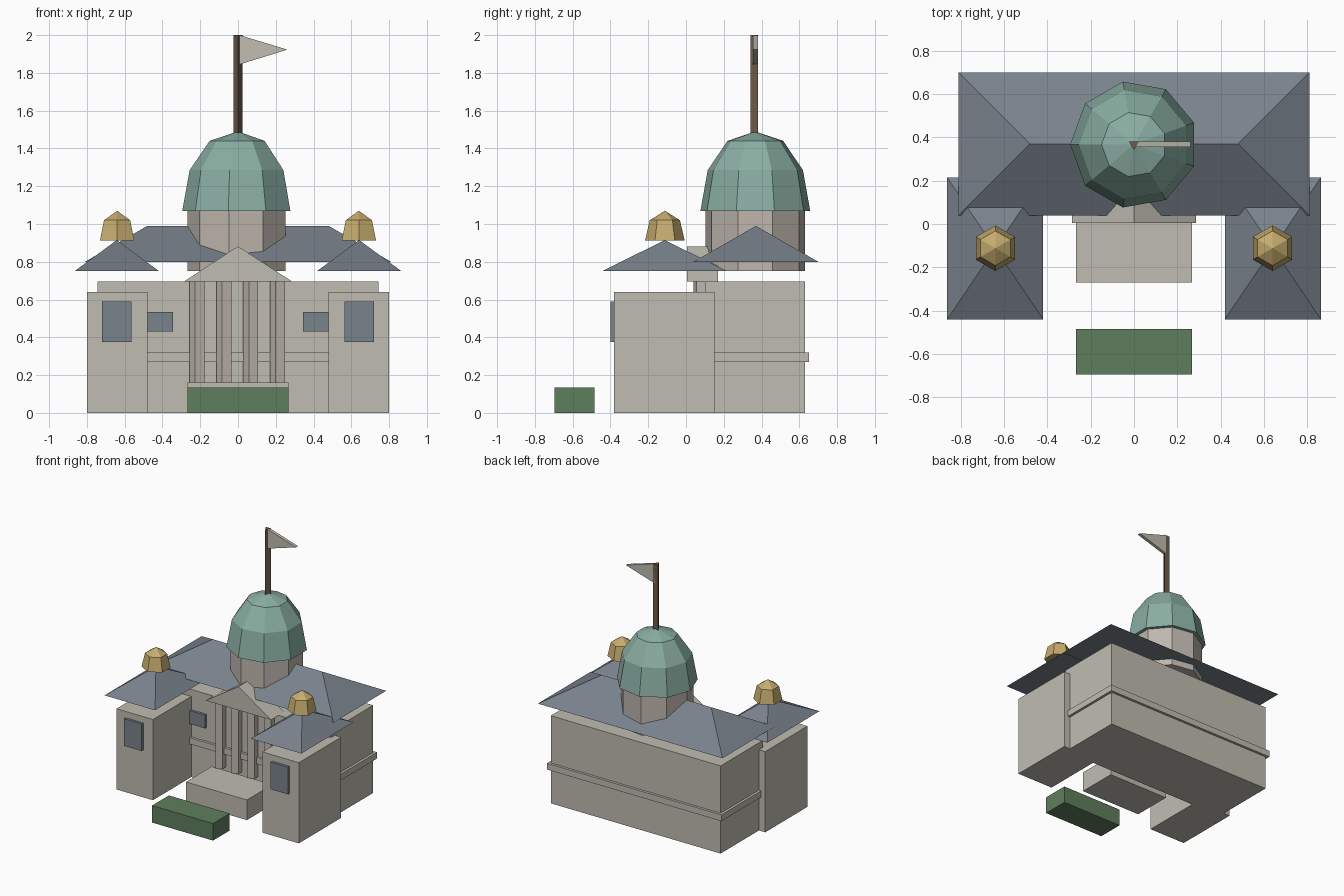
import bpy, math

if "Cube" in bpy.data.objects:
    bpy.data.objects.remove(bpy.data.objects["Cube"])


def material(name, r, g, b):
    m = bpy.data.materials.new(name)
    lin = lambda c: ((c / 255 + 0.055) / 1.055) ** 2.4
    m.diffuse_color = (lin(r), lin(g), lin(b), 1)
    m.use_nodes = True
    m.node_tree.nodes["Principled BSDF"].inputs["Base Color"].default_value = m.diffuse_color
    return m


STONE = material("limestone", 192, 188, 177)
PALE = material("warm_stone", 191, 183, 174)
SLATE = material("slate", 121, 130, 140)
COPPER = material("copper_green", 138, 174, 163)
GOLD = material("gold", 198, 172, 110)
HEDGE = material("hedge_green", 95, 126, 93)
WOOD = material("brown_wood", 112, 92, 76)


def mesh(name, verts, faces, mat):
    me = bpy.data.meshes.new(name)
    me.from_pydata(verts, [], faces)
    me.materials.append(mat)
    ob = bpy.data.objects.new(name, me)
    bpy.context.collection.objects.link(ob)
    return ob


def box(name, x, y, z, mat):
    """Box from (min, max) pairs."""
    v = [(a, b, c) for c in z for a, b in
         ((x[0], y[0]), (x[1], y[0]), (x[1], y[1]), (x[0], y[1]))]
    f = [(3, 2, 1, 0), (4, 5, 6, 7)]
    f += [(i, (i + 1) % 4, (i + 1) % 4 + 4, i + 4) for i in range(4)]
    return mesh(name, v, f, mat)


def turned(name, cx, cy, rings, sides, start, mat, apex=None):
    """Stacked polygon rings (radius, z), closed flat or with a pointed top."""
    v, f = [], []
    for r, z in rings:
        for i in range(sides):
            a = math.radians(start) + math.tau * i / sides
            v.append((cx + r * math.cos(a), cy + r * math.sin(a), z))
    for k in range(len(rings) - 1):
        for i in range(sides):
            j = (i + 1) % sides
            f.append((k * sides + i, k * sides + j,
                      (k + 1) * sides + j, (k + 1) * sides + i))
    f.append(tuple(reversed(range(sides))))
    top = (len(rings) - 1) * sides
    if apex is None:
        f.append(tuple(range(top, top + sides)))
    else:
        v.append((cx, cy, apex))
        f += [(top + i, top + (i + 1) % sides, len(v) - 1) for i in range(sides)]
    return mesh(name, v, f, mat)


def prism(name, profile, y0, y1, mat):
    """Extrude an (x, z) triangle along y."""
    v = [(x, y, z) for y in (y0, y1) for x, z in profile]
    f = [(0, 1, 2), (5, 4, 3)]
    f += [(i, i + 3, (i + 1) % 3 + 3, (i + 1) % 3) for i in range(3)]
    return mesh(name, v, f, mat)


def hip_roof(name, x, y, z, ridge, mat):
    """Hip roof; ridge is half the ridge length (0 gives a pyramid)."""
    cx, cy = sum(x) / 2, sum(y) / 2
    v = [(x[0], y[0], z[0]), (x[1], y[0], z[0]),
         (x[1], y[1], z[0]), (x[0], y[1], z[0])]
    if ridge:
        v += [(cx - ridge, cy, z[1]), (cx + ridge, cy, z[1])]
        f = [(3, 2, 1, 0), (0, 1, 5, 4), (1, 2, 5), (2, 3, 4, 5), (3, 0, 4)]
    else:
        v.append((cx, cy, z[1]))
        f = [(3, 2, 1, 0)] + [(i, (i + 1) % 4, 4) for i in range(4)]
    return mesh(name, v, f, mat)


# Main block with its string course and floating hip roof
box("main_block", (-0.745, 0.745), (0.10, 0.63), (0, 0.695), STONE)
box("string_course", (-0.765, 0.765), (0.08, 0.65), (0.27, 0.32), STONE)
hip_roof("main_roof", (-0.81, 0.81), (0.04, 0.70), (0.80, 0.99), 0.48, SLATE)

# Wings with roofs, cupolas and windows on both sides
for s, side in ((-1, "left"), (1, "right")):
    span = lambda a, b: tuple(sorted((s * a, s * b)))
    box(side + "_wing", span(0.48, 0.80), (-0.38, 0.15), (0, 0.64), STONE)
    hip_roof(side + "_wing_roof", span(0.42, 0.863), (-0.44, 0.215),
             (0.752, 0.915), 0, SLATE)
    turned(side + "_cupola", s * 0.64, -0.112, [(0.105, 0.912), (0.08, 1.02)],
           6, 90, GOLD, 1.07)
    box(side + "_wing_window", span(0.565, 0.72), (-0.40, -0.375),
        (0.375, 0.59), SLATE)
    box(side + "_main_window", span(0.345, 0.50), (0.08, 0.11),
        (0.43, 0.535), SLATE)

# Portico: step, columns, pediment
box("porch_step", (-0.267, 0.267), (-0.27, 0.05), (0, 0.16), STONE)
for i in range(4):
    turned("column_%d" % (i + 1), -0.213 + 0.142 * i, 0.082,
           [(0.044, 0.16), (0.044, 0.70)], 5, 180, PALE)
prism("pediment", [(-0.287, 0.695), (0.287, 0.695), (0, 0.882)],
      0.005, 0.17, STONE)

# Drum and dome
CY = 0.367
turned("drum", 0, CY, [(0.267, 0.75), (0.267, 1.08)], 9, 180, PALE)
turned("dome", 0, CY, [(0.295, 1.07), (0.256, 1.285), (0.15, 1.44)],
       9, 180, COPPER, 1.49)

# Flagpole and pennant
turned("flagpole", 0, CY, [(0.026, 1.47), (0.026, 2.0)], 3, 30, WOOD)
prism("pennant", [(0.008, 1.845), (0.262, 1.923), (0.008, 2.0)],
      0.355, 0.38, STONE)

# Hedge in front
box("hedge", (-0.267, 0.267), (-0.695, -0.485), (0, 0.135), HEDGE)
